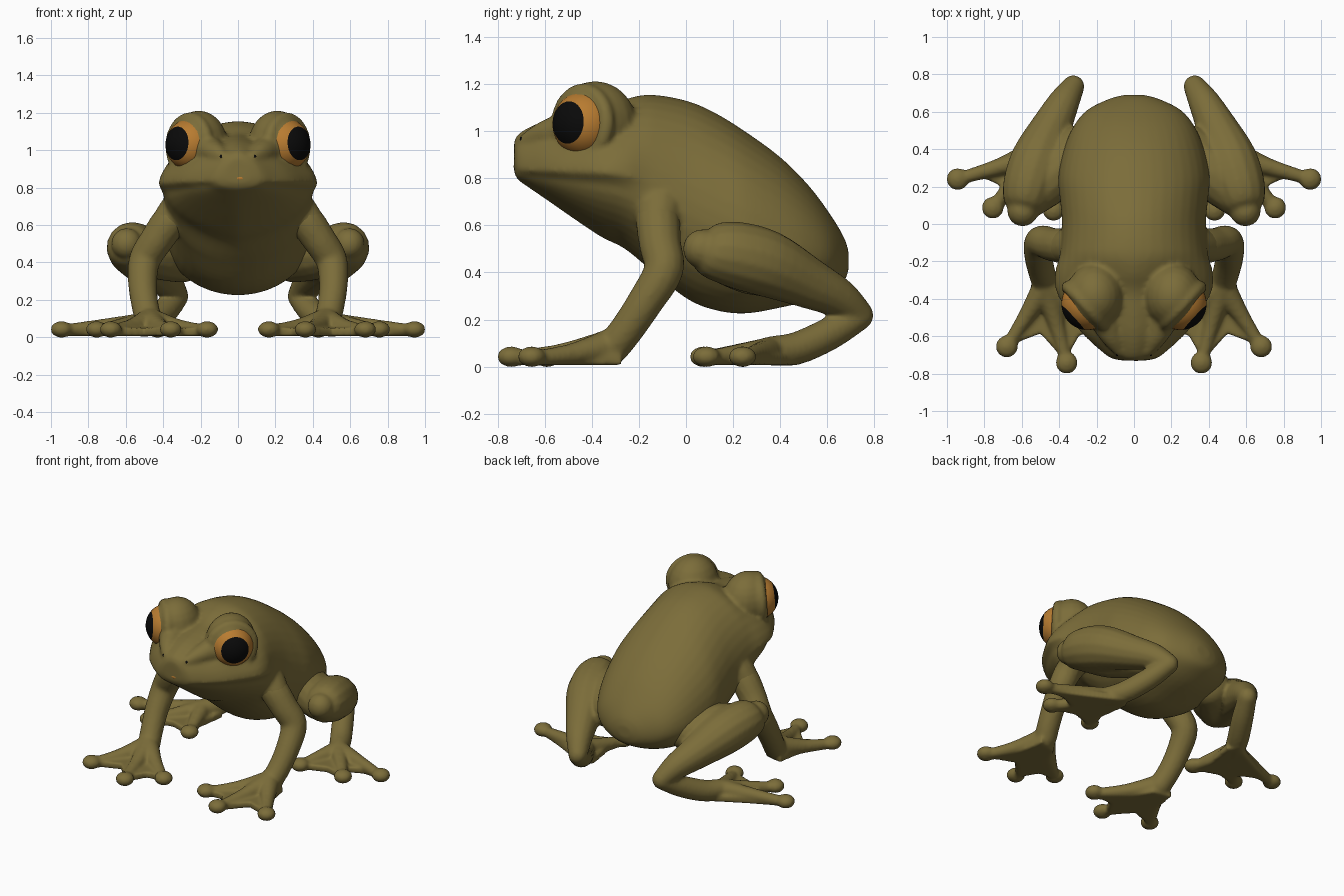
import bpy, bmesh, math
from mathutils import Vector, Matrix

if "Cube" in bpy.data.objects:
    bpy.data.objects.remove(bpy.data.objects["Cube"])


def material(name, rgb):
    m = bpy.data.materials.new(name)
    m.diffuse_color = (*rgb, 1)
    m.use_nodes = True
    m.node_tree.nodes["Principled BSDF"].inputs["Base Color"].default_value = m.diffuse_color
    return m


OLIVE = material("olive skin", (0.2, 0.153, 0.042))
AMBER = material("amber iris", (0.48, 0.2, 0.03))
BLACK = material("black pupil", (0.003, 0.003, 0.003))


def finish(bm, name, mats, voxel=0, mirror=False):
    bmesh.ops.recalc_face_normals(bm, faces=bm.faces[:])
    for f in bm.faces:
        f.smooth = True
    me = bpy.data.meshes.new(name)
    bm.to_mesh(me)
    bm.free()
    ob = bpy.data.objects.new(name, me)
    bpy.context.collection.objects.link(ob)
    for m in mats:
        me.materials.append(m)
    if voxel:  # fuse overlapping pieces into one soft skin
        r = ob.modifiers.new("fuse", 'REMESH')
        r.mode, r.voxel_size, r.use_smooth_shade = 'VOXEL', voxel, True
        s = ob.modifiers.new("soften", 'SMOOTH')
        s.factor, s.iterations = 0.5, 5
    if mirror:
        ob.modifiers.new("mirror", 'MIRROR').use_mirror_merge = False
    return ob


def spline(rows, steps=4):
    """Catmull-Rom through rows of numbers."""
    rows = [Vector(r) for r in rows]
    out = []
    for i in range(len(rows) - 1):
        p0, p1, p2 = rows[max(i - 1, 0)], rows[i], rows[i + 1]
        p3 = rows[min(i + 2, len(rows) - 1)]
        for k in range(steps):
            t = k / steps
            out.append(0.5 * (2 * p1 + (p2 - p0) * t + (2 * p0 - 5 * p1 + 4 * p2 - p3) * t * t
                              + (3 * p1 - p0 - 3 * p2 + p3) * t ** 3))
    return out + [rows[-1]]


def loft(bm, rings):
    loops = [[bm.verts.new(p) for p in ring] for ring in rings]
    n = len(loops[0])
    for a, b in zip(loops, loops[1:]):
        for i in range(n):
            bm.faces.new((a[i], a[(i + 1) % n], b[(i + 1) % n], b[i]))
    bm.faces.new(loops[0])
    bm.faces.new(loops[-1])


def ball(bm, centre, radii):
    bmesh.ops.create_uvsphere(bm, u_segments=20, v_segments=12, radius=1,
                              matrix=Matrix.Translation(centre) @ Matrix.Diagonal((*radii, 1)))


def tube(bm, rows, sides=14):
    """Limb through rows of (x, y, z, radius), rounded at the ends."""
    pts = spline(rows)
    rings = []
    for i, p in enumerate(pts):
        d = (pts[min(i + 1, len(pts) - 1)] - pts[max(i - 1, 0)]).to_3d().normalized()
        u = d.cross(Vector((1, 0.3, 0))).normalized()
        v = d.cross(u)
        angles = [2 * math.pi * k / sides for k in range(sides)]
        rings.append([p.to_3d() + p[3] * (u * math.cos(a) + v * math.sin(a)) for a in angles])
    loft(bm, rings)
    for r in (rows[0], rows[-1]):
        ball(bm, r[:3], [r[3] * 0.98] * 3)


def foot(bm, root, toes, web):
    """Webbed foot: a thin web, tapered toes and round toe pads."""
    for x, y in toes:
        mid = [(a + b) / 2 for a, b in zip(root[:2], (x, y))]
        tube(bm, [root, (*mid, 0.052, 0.045), (x, y, 0.036, 0.032)])
        ball(bm, (x, y, 0.042), (0.06, 0.06, 0.044))
    low = [bm.verts.new((x, y, 0.006)) for x, y in web]
    face = bm.faces.new(low)
    up = bmesh.ops.extrude_face_region(bm, geom=[face])["geom"]
    bmesh.ops.translate(bm, vec=(0, 0, 0.045), verts=[v for v in up if isinstance(v, bmesh.types.BMVert)])


def at_eye(sx, offset=0.0):
    """Transform placing local +Z along the gaze of the eye on side sx."""
    gaze = Vector((sx * 0.73, -0.68, 0.06)).normalized()
    centre = Vector((sx * 0.248, -0.427, 1.03)) + gaze * offset
    return Matrix.Translation(centre) @ gaze.to_track_quat('Z', 'Y').to_matrix().to_4x4()


def eyelid(bm, sx):
    ring, n, m = [], 32, 10
    for i in range(n):
        a = 2 * math.pi * i / n
        ring.append([bm.verts.new(at_eye(sx, 0.018) @ Vector((
            (0.143 + 0.03 * math.cos(b)) * math.cos(a), (0.143 + 0.03 * math.cos(b)) * math.sin(a),
            0.034 * math.sin(b)))) for b in (2 * math.pi * j / m for j in range(m))])
    for i in range(n):
        p, q = ring[i], ring[(i + 1) % n]
        for j in range(m):
            bm.faces.new((p[j], q[j], q[(j + 1) % m], p[(j + 1) % m]))


# Head and trunk: y, bottom, widest height, top, half width, lip overhang
SECTIONS = [
    (-0.73, .83, .86, .95, .06, 0), (-0.715, .795, .825, .985, .13, .02),
    (-0.66, .755, .815, 1.02, .20, .035), (-0.58, .70, .81, 1.05, .285, .04),
    (-0.48, .63, .805, 1.07, .355, .04), (-0.36, .55, .80, 1.09, .42, .04),
    (-0.26, .50, .785, 1.135, .425, .03), (-0.15, .41, .75, 1.155, .395, 0),
    (0, .29, .68, 1.13, .385, 0), (0.12, .24, .62, 1.08, .395, 0),
    (0.25, .225, .57, 1.0, .405, 0), (0.4, .25, .52, .89, .375, 0),
    (0.52, .28, .49, .77, .325, 0), (0.61, .32, .47, .65, .25, 0),
    (0.67, .36, .45, .55, .13, 0), (0.69, .41, .45, .49, .05, 0)]
bm = bmesh.new()
rings = []
for y, bottom, mid, top, w, lip in spline(SECTIONS):
    lip = max(lip, 0)
    ring = []
    for k in range(40):
        a = 2 * math.pi * (k + 0.5) / 40
        c, s = math.cos(a), math.sin(a)
        x = math.copysign(abs(c) ** (1 + 11 * lip), c)
        if s > 0:
            ring.append((w * x, y, mid + (top - mid) * s))
        else:  # lower jaw sits inside the upper lip
            ring.append(((w - lip) * x, y, mid + (mid - bottom) * s))
    rings.append(ring)
loft(bm, rings)
for sx in (-1, 1):
    ball(bm, (sx * 0.21, -0.385, 1.03), (0.155, 0.175, 0.182))    # eye mound
    eyelid(bm, sx)
    tube(bm, [(sx * 0.16, -0.5, 1.0, 0.085), (sx * 0.12, -0.6, 0.985, 0.06),
              (sx * 0.075, -0.68, 0.96, 0.032)])                  # snout ridge
    tube(bm, [(sx * 0.2, -0.1, 0.74, 0.12), (sx * 0.3, -0.11, 0.69, 0.11),
              (sx * 0.37, -0.12, 0.62, 0.092)])                   # shoulder
finish(bm, "body", [OLIVE], voxel=0.013)

# Eyes: a ball whose pole looks outward, with the cap as pupil
bm = bmesh.new()
bmesh.ops.create_uvsphere(bm, u_segments=32, v_segments=36, radius=0.14)
for f in bm.faces:
    f.material_index = 1 if f.calc_center_median().z > 0.14 * math.cos(math.radians(40)) else 0
bmesh.ops.transform(bm, matrix=at_eye(1), verts=bm.verts[:])
finish(bm, "eye", [AMBER, BLACK], mirror=True)

# Nostrils
bm = bmesh.new()
ball(bm, (0.088, -0.688, 0.965), (0.012, 0.018, 0.014))
finish(bm, "nostril", [BLACK], mirror=True)

# Small amber spot on the upper lip
bm = bmesh.new()
ball(bm, (0.01, -0.72, 0.85), (0.03, 0.012, 0.014))
finish(bm, "lip_spot", [AMBER])

# Front legs
bm = bmesh.new()
tube(bm, [(0.25, -0.115, 0.70, 0.085), (0.35, -0.12, 0.635, 0.095), (0.435, -0.11, 0.52, 0.09),
          (0.5, -0.095, 0.41, 0.085), (0.51, -0.17, 0.28, 0.077), (0.495, -0.25, 0.16, 0.073),
          (0.475, -0.31, 0.085, 0.073)])
foot(bm, (0.47, -0.33, 0.085, 0.073), [(0.68, -0.655), (0.36, -0.742), (0.165, -0.59)],
     [(0.54, -0.27), (0.58, -0.5), (0.67, -0.65), (0.5, -0.585), (0.37, -0.73),
      (0.29, -0.59), (0.17, -0.59), (0.34, -0.43), (0.41, -0.3)])
finish(bm, "front_leg", [OLIVE], voxel=0.012, mirror=True)

# Hind legs: folded thigh, shank back to the heel, then the long foot
bm = bmesh.new()
tube(bm, [(0.595, 0.07, 0.5, 0.085), (0.585, 0.11, 0.49, 0.118), (0.56, 0.21, 0.475, 0.142),
          (0.515, 0.35, 0.435, 0.142), (0.44, 0.52, 0.355, 0.11), (0.375, 0.65, 0.29, 0.085),
          (0.325, 0.735, 0.22, 0.062)])
tube(bm, [(0.57, 0.12, 0.47, 0.1), (0.43, 0.26, 0.45, 0.14), (0.3, 0.4, 0.42, 0.13)])
tube(bm, [(0.325, 0.737, 0.215, 0.06), (0.39, 0.61, 0.14, 0.07), (0.47, 0.47, 0.078, 0.07),
          (0.53, 0.36, 0.067, 0.063)])
foot(bm, (0.53, 0.36, 0.068, 0.06), [(0.943, 0.24), (0.755, 0.087), (0.43, 0.075)],
     [(0.48, 0.48), (0.72, 0.355), (0.94, 0.255), (0.79, 0.24), (0.7, 0.2), (0.74, 0.09),
      (0.6, 0.13), (0.43, 0.07), (0.45, 0.22), (0.42, 0.42)])
finish(bm, "hind_leg", [OLIVE], voxel=0.012, mirror=True)
